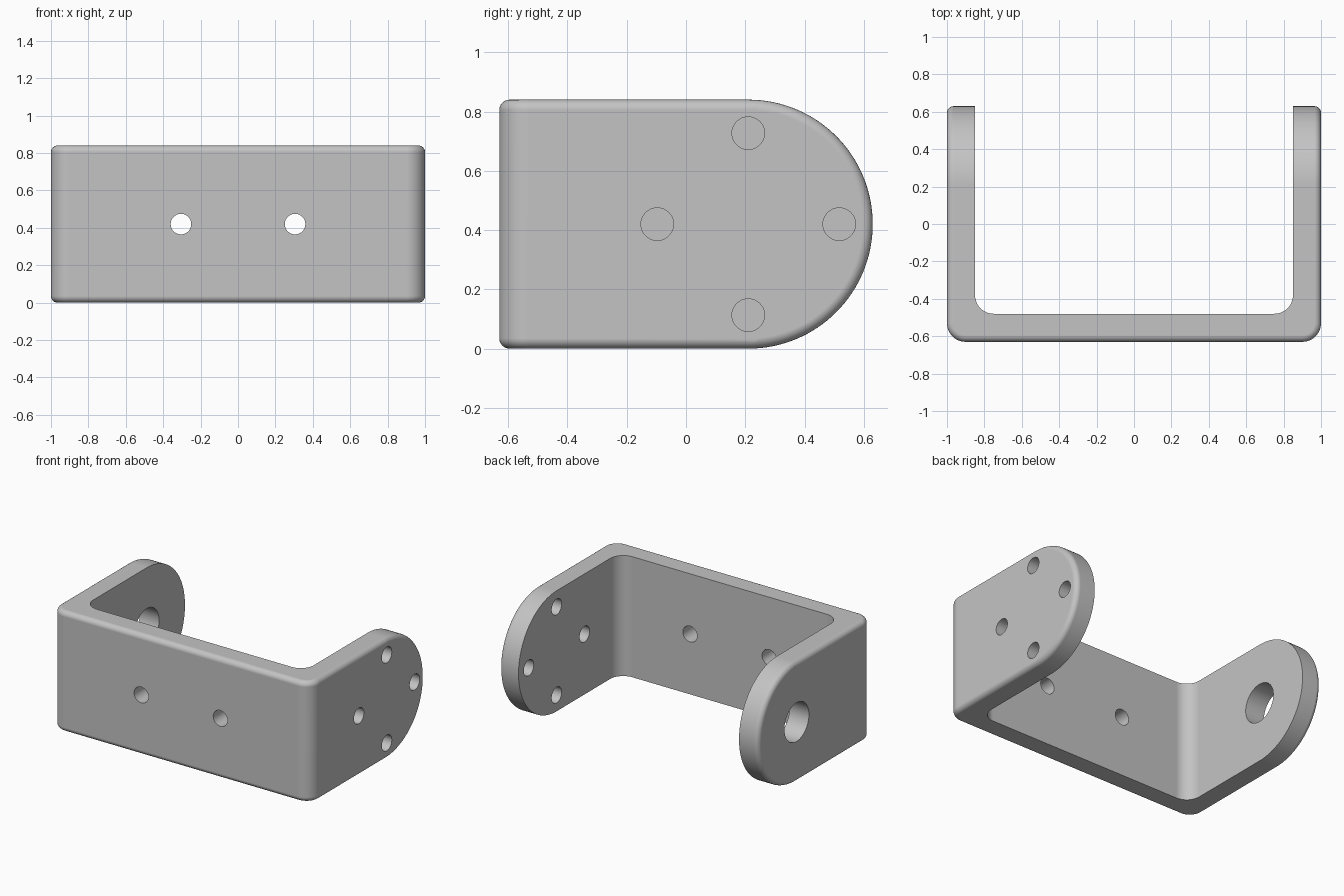
import bpy, bmesh, math
from mathutils import Matrix

if "Cube" in bpy.data.objects:
    bpy.data.objects.remove(bpy.data.objects["Cube"])

R = 0.42            # half height and arm end radius
ARM_Y = 0.21        # centre of the rounded arm ends
T = 0.15            # wall thickness
F = 0.035           # outer edge fillet
C = 0.10            # corner radius (inside and outside)

grey = bpy.data.materials.new("grey metal")
grey.diffuse_color = (0.55, 0.55, 0.55, 1)
grey.use_nodes = True
grey.node_tree.nodes["Principled BSDF"].inputs["Base Color"].default_value = grey.diffuse_color


def link(name, bm):
    mesh = bpy.data.meshes.new(name)
    bm.to_mesh(mesh)
    bm.free()
    mesh.materials.append(grey)
    obj = bpy.data.objects.new(name, mesh)
    bpy.context.collection.objects.link(obj)
    return obj


# Cross-section levels: (inset from outline, depth from outer skin)
N = 6
levels = [(F * (1 - math.sin(k / N * math.pi / 2)),
           F * (1 - math.cos(k / N * math.pi / 2))) for k in range(N + 1)]
levels.append((0, T))


def corner_point(a, depth):
    """Plan position on the bend; a = 0 faces front, 90 degrees faces right."""
    if depth == T:
        cx, cy, r = 1 - T - C, -0.63 + T + C, C
    else:
        cx, cy, r = 1 - C, -0.63 + C, C - depth
    return cx + r * math.sin(a), cy - r * math.cos(a)


def column(kind, a):
    """One slice through the bracket wall: closed loop of points."""
    top = []
    for inset, depth in levels:
        r = R - inset
        if kind == "bend":
            x, y = corner_point(a, depth)
            h = r
        else:
            x, y, h = 1 - depth, ARM_Y + r * math.sin(a), r * math.cos(a)
        top.append((x, y, h))
    loop = top + [(x, y, -h) for x, y, h in reversed(top)]
    return [(x, y, R + h) for x, y, h in loop]


# Bracket body: slices from the front bend to the tip, mirrored to the left
half = [column("bend", math.radians(90) * i / 12) for i in range(13)]
half += [column("tip", math.radians(90) * i / 32) for i in range(33)]
slices = [[(-x, y, z) for x, y, z in s] for s in reversed(half)] + half

bm = bmesh.new()
rows = [[bm.verts.new(p) for p in s] for s in slices]
for a, b in zip(rows, rows[1:]):
    for i in range(len(a)):
        j = (i + 1) % len(a)
        bm.faces.new((a[i], a[j], b[j], b[i]))
bmesh.ops.remove_doubles(bm, verts=bm.verts, dist=1e-5)
bmesh.ops.dissolve_limit(bm, angle_limit=math.radians(0.2),
                         verts=bm.verts, edges=bm.edges)
bmesh.ops.recalc_face_normals(bm, faces=bm.faces)
bracket = link("bracket", bm)

# Hole cutters
bm = bmesh.new()


def hole(pos, radius, axis):
    rot = Matrix.Rotation(math.pi / 2, 4, "Y" if axis == "X" else "X")
    bmesh.ops.create_cone(bm, cap_ends=True, segments=40, radius1=radius,
                          radius2=radius, depth=0.4,
                          matrix=Matrix.Translation(pos) @ rot)


for x in (-0.305, 0.305):                      # front mounting holes
    hole((x, -0.55, R), 0.055, "Y")
for i in range(4):                             # bolt circle, right arm
    a = i * math.pi / 2
    hole((0.925, ARM_Y + 0.307 * math.cos(a), R + 0.307 * math.sin(a)), 0.055, "X")
hole((-0.925, ARM_Y, R), 0.135, "X")           # pivot hole, left arm
cutter = link("hole_cutter", bm)
cutter.hide_render = True

mod = bracket.modifiers.new("holes", "BOOLEAN")
mod.operation = "DIFFERENCE"
mod.solver = "EXACT"
mod.object = cutter
bpy.context.view_layer.objects.active = bracket
bracket.select_set(True)
cutter.select_set(False)
bpy.ops.object.modifier_apply(modifier=mod.name)
bpy.data.objects.remove(cutter)

# Smooth fillets, crisp inner and hole edges
bpy.ops.object.shade_smooth_by_angle(angle=math.radians(35))
wn = bracket.modifiers.new("flat_shading", "WEIGHTED_NORMAL")
wn.keep_sharp = True
